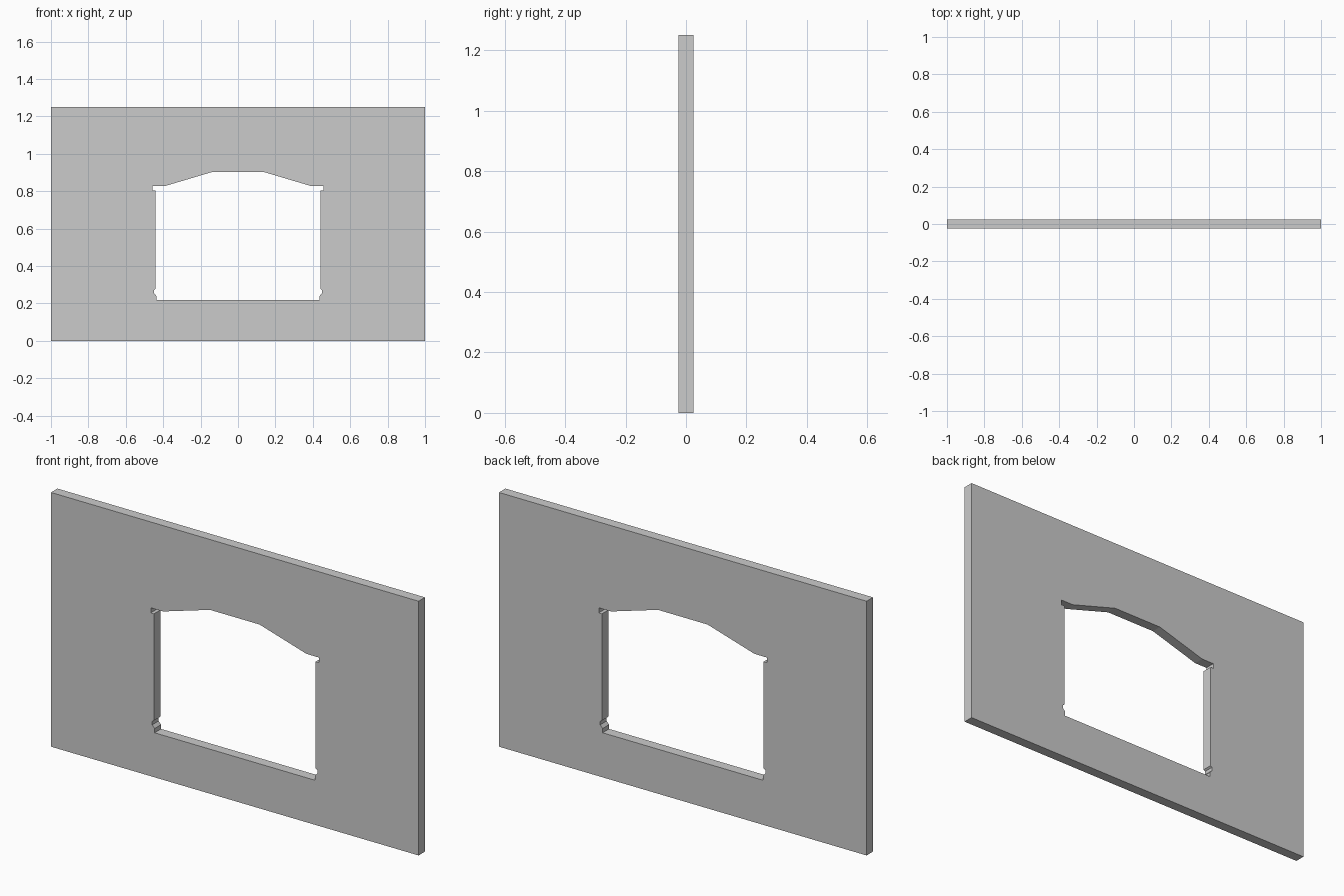
import bpy, bmesh

if "Cube" in bpy.data.objects:
    bpy.data.objects.remove(bpy.data.objects["Cube"])

T = 0.025  # half thickness

# Right half of the wall: outer edge, then window opening from top to bottom
outer = [(0, 0), (1, 0), (1, 1.25), (0, 1.25)]
opening = [(0, 0.904), (0.135, 0.904), (0.39, 0.828), (0.457, 0.828),
           (0.457, 0.803), (0.44, 0.803), (0.44, 0.278), (0.449, 0.272),
           (0.449, 0.255), (0.436, 0.24), (0.436, 0.219), (0, 0.219)]

bm = bmesh.new()
face = bm.faces.new([bm.verts.new((x, -T, z)) for x, z in outer + opening])
ext = bmesh.ops.extrude_face_region(bm, geom=[face], use_keep_orig=True)
verts = [g for g in ext["geom"] if isinstance(g, bmesh.types.BMVert)]
bmesh.ops.translate(bm, verts=verts, vec=(0, 2 * T, 0))

# Open the centre seam so the mirrored halves join cleanly
seam = [f for f in bm.faces if all(abs(v.co.x) < 1e-5 for v in f.verts)]
bmesh.ops.delete(bm, geom=seam, context='FACES')
bmesh.ops.recalc_face_normals(bm, faces=bm.faces)

mesh = bpy.data.meshes.new("window_wall")
bm.to_mesh(mesh)
bm.free()
wall = bpy.data.objects.new("window_wall", mesh)
bpy.context.collection.objects.link(wall)

# Mirror to the left half
mirror = wall.modifiers.new("mirror", 'MIRROR')
mirror.use_clip = True
